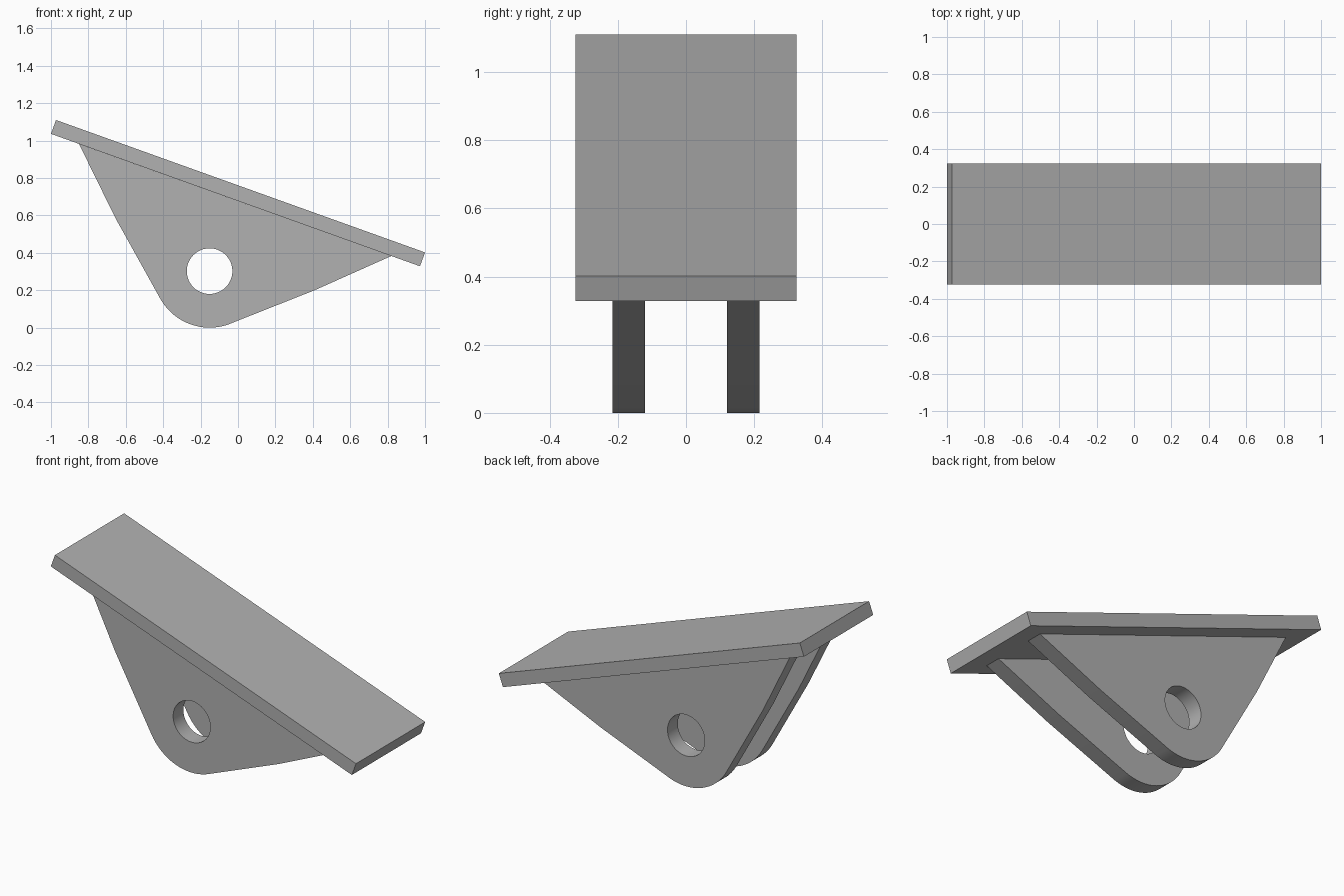
import bpy
from math import sin, cos, pi, radians

cube = bpy.data.objects.get("Cube")
if cube:
    bpy.data.objects.remove(cube)

grey = bpy.data.materials.new("steel_grey")
grey.use_nodes = True
grey.diffuse_color = (0.44, 0.44, 0.44, 1)
grey.node_tree.nodes["Principled BSDF"].inputs["Base Color"].default_value = (0.44, 0.44, 0.44, 1)


def arc(cx, cz, r, start, end, steps):
    angles = [radians(start + (end - start) * i / steps) for i in range(steps + 1)]
    return [(cx + r * cos(a), cz + r * sin(a)) for a in angles]


def extruded(name, loops, y, thickness):
    """Extrude closed x-z outlines along y; inner loops become holes."""
    curve = bpy.data.curves.new(name, "CURVE")
    curve.dimensions = "2D"
    curve.fill_mode = "BOTH"
    curve.extrude = thickness / 2
    for loop in loops:
        spline = curve.splines.new("POLY")
        spline.points.add(len(loop) - 1)
        for point, (x, z) in zip(spline.points, loop):
            point.co = (x, z, 0, 1)
        spline.use_cyclic_u = True
    obj = bpy.data.objects.new(name, curve)
    bpy.context.collection.objects.link(obj)
    obj.location.y = y
    obj.rotation_euler.x = pi / 2
    bpy.ops.object.select_all(action="DESELECT")
    obj.select_set(True)
    bpy.context.view_layer.objects.active = obj
    bpy.ops.object.convert(target="MESH")
    obj = bpy.context.object
    # Weld the caps to the walls
    bpy.ops.object.mode_set(mode="EDIT")
    bpy.ops.mesh.select_all(action="SELECT")
    bpy.ops.mesh.remove_doubles(threshold=0.0001)
    bpy.ops.mesh.normals_make_consistent(inside=False)
    bpy.ops.object.mode_set(mode="OBJECT")
    obj.data.materials.clear()
    obj.data.materials.append(grey)
    bpy.ops.object.shade_smooth_by_angle(angle=radians(20))
    return obj


# Sloping top plate
plate = [(-1, 1.036), (0.973, 0.328), (1, 0.402), (-0.973, 1.11)]
extruded("top_plate", [plate], 0, 0.648)

# Pair of rounded lugs with pin holes
outline = [(-0.85, 0.982), (-0.655, 0.585)]
outline += arc(-0.152, 0.302, 0.302, 210, 290, 24)
outline += [(0.41, 0.2), (0.82, 0.383)]
hole = arc(-0.152, 0.302, 0.122, 0, 360, 48)[:-1]
for name, side in (("front_lug", -1), ("back_lug", 1)):
    extruded(name, [outline, hole], side * 0.168, 0.096)
